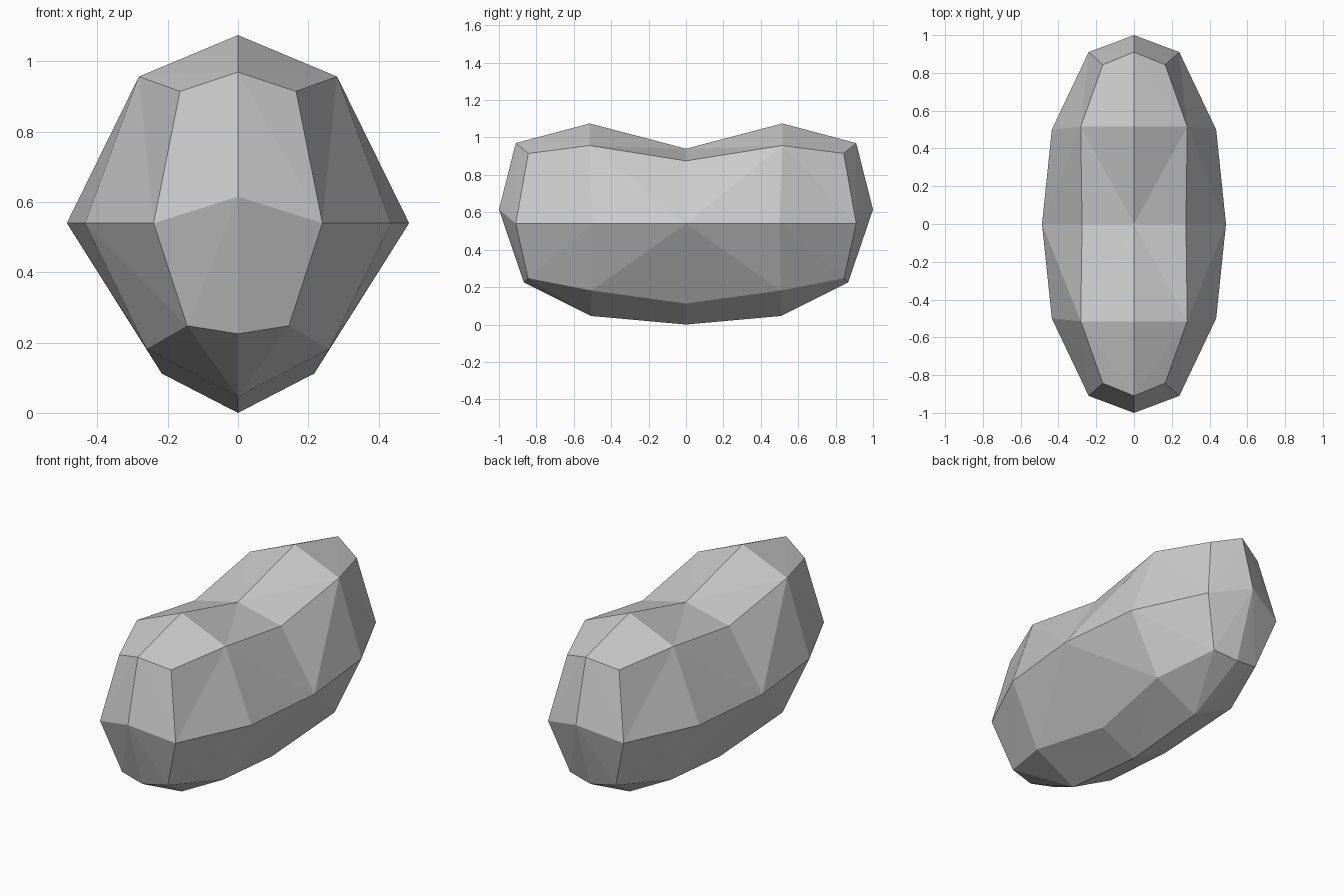
import bpy
import bmesh

cube = bpy.data.objects.get("Cube")
if cube:
    bpy.data.objects.remove(cube, do_unlink=True)

# Half cross-sections: crown, upper edge, side, lower edge, keel
SECTIONS = [
    [(0, 0, .94), (.275, 0, .875), (.487, 0, .54), (.217, 0, .112), (0, 0, 0)],
    [(0, .515, 1.075), (.282, .515, .957), (.435, .5, .54), (.26, .505, .182), (0, .51, .046)],
    [(0, .91, .97), (.165, .843, .915), (.24, .91, .54), (.145, .845, .248), (0, .867, .225)],
]
TIP = (0, 1, .615)

# Which way each quad is split: True joins its first and third corners
SPLITS = [[True, False, True, False], [False, True, True, False]]


def add_quad(bm, a, b, c, d, first):
    tris = [(a, b, c), (a, c, d)] if first else [(a, b, d), (b, c, d)]
    for tri in tris:
        bm.faces.new(tri)


# One quarter of the stone, completed by mirroring
bm = bmesh.new()
rings = [[bm.verts.new(p) for p in section] for section in SECTIONS]
tip = bm.verts.new(TIP)
for s, splits in enumerate(SPLITS):
    near, far = rings[s], rings[s + 1]
    for k, first in enumerate(splits):
        add_quad(bm, near[k], near[k + 1], far[k + 1], far[k], first)

# End cap
crown, upper, side, lower, keel = rings[-1]
add_quad(bm, crown, upper, side, tip, True)
add_quad(bm, tip, side, lower, keel, True)

# Mirror across both axes
for axis in (0, 1):
    copy = bmesh.ops.duplicate(bm, geom=bm.verts[:] + bm.edges[:] + bm.faces[:])
    for item in copy["geom"]:
        if isinstance(item, bmesh.types.BMVert):
            item.co[axis] *= -1
    bmesh.ops.remove_doubles(bm, verts=bm.verts[:], dist=.001)
bmesh.ops.recalc_face_normals(bm, faces=bm.faces[:])

mesh = bpy.data.meshes.new("stone")
bm.to_mesh(mesh)
bm.free()
stone = bpy.data.objects.new("stone", mesh)
bpy.context.collection.objects.link(stone)

# Plain grey
grey = bpy.data.materials.new("light grey")
grey.use_nodes = True
colour = (.6, .6, .6, 1)
grey.diffuse_color = colour
grey.node_tree.nodes["Principled BSDF"].inputs["Base Color"].default_value = colour
mesh.materials.append(grey)
